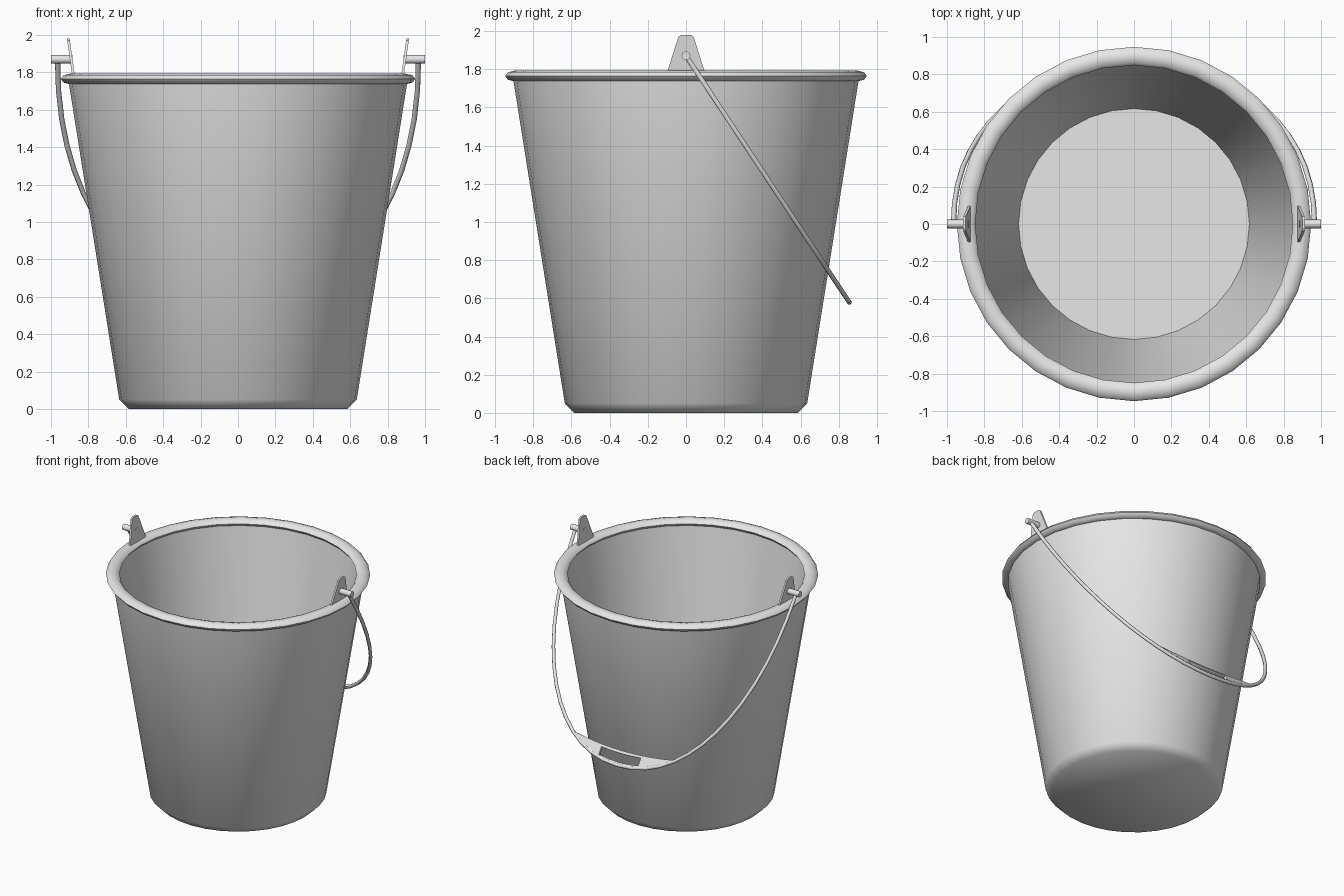
import bpy, bmesh, math
from mathutils import Vector

cube = bpy.data.objects.get("Cube")
if cube:
    bpy.data.objects.remove(cube)

grey = bpy.data.materials.new("light_grey")
grey.use_nodes = True
grey.diffuse_color = (0.8, 0.8, 0.8, 1)
grey.node_tree.nodes["Principled BSDF"].inputs["Base Color"].default_value = (0.8, 0.8, 0.8, 1)

SIDES = 32
PIVOT = Vector((0, 0, 1.87))
SWING = Vector((0, 0.855, -1.29))       # from pivot to lowest point of the handle
LENGTH, HALF, POWER = SWING.length, 0.965, 2.15
SWING.normalize()


def finish(name, bm, angle=None):
    bmesh.ops.recalc_face_normals(bm, faces=bm.faces)
    mesh = bpy.data.meshes.new(name)
    bm.to_mesh(mesh)
    bm.free()
    mesh.materials.append(grey)
    obj = bpy.data.objects.new(name, mesh)
    bpy.context.collection.objects.link(obj)
    if angle:
        bpy.ops.object.select_all(action='DESELECT')
        obj.select_set(True)
        bpy.context.view_layer.objects.active = obj
        bpy.ops.object.shade_smooth_by_angle(angle=math.radians(angle))
    return obj


def lathe(name, profile, angle, closed=False):
    bm = bmesh.new()
    rings = []
    for r, z in profile:
        turns = [2 * math.pi * i / SIDES for i in range(SIDES)]
        rings.append([bm.verts.new((r * math.cos(a), r * math.sin(a), z)) for a in turns])
    pairs = list(zip(rings, rings[1:]))
    if closed:
        pairs.append((rings[-1], rings[0]))
    else:
        bm.faces.new(rings[0])
        bm.faces.new(rings[-1])
    for low, high in pairs:
        for i in range(SIDES):
            j = (i + 1) % SIDES
            bm.faces.new((low[i], low[j], high[j], high[i]))
    return finish(name, bm, angle)


def on_handle(x, s):
    return PIVOT + SWING * s + Vector((x, 0, 0))


def bow(x):
    return LENGTH * (1 - abs(x / HALF) ** POWER) ** (1 / POWER)


# Tapered body with a chamfered foot, inner wall and floor
lathe("bucket_body", [(0.585, 0), (0.635, 0.05), (0.908, 1.765), (0.87, 1.765), (0.617, 0.06)], 60)

# Rolled rim
lathe("rim", [(0.898 + 0.049 * math.cos(k * math.pi / 4), 1.765 + 0.028 * math.sin(k * math.pi / 4))
              for k in range(8)], 60, closed=True)

# Lugs and pivot pins on both sides
for side, label in ((1, "left"), (-1, "right")):
    bm = bmesh.new()
    outline = [(-0.11, 1.75), (0.11, 1.75), (0.04, 1.97), (0.025, 1.98), (-0.025, 1.98), (-0.04, 1.97)]
    layers = [[bm.verts.new((side * (0.868 + 0.14 * (z - 1.75) + t), y, z)) for y, z in outline]
              for t in (0, 0.014)]
    for layer in layers:
        bm.faces.new(layer)
    for i in range(len(outline)):
        j = (i + 1) % len(outline)
        bm.faces.new((layers[0][i], layers[0][j], layers[1][j], layers[1][i]))
    finish(label + "_lug", bm)

    bpy.ops.mesh.primitive_cylinder_add(vertices=10, radius=0.023, depth=0.115,
                                        location=(side * 0.9425, 0, PIVOT.z),
                                        rotation=(0, math.pi / 2, 0))
    pin = bpy.context.object
    pin.name = label + "_pivot_pin"
    pin.data.materials.append(grey)
    bpy.ops.object.shade_smooth_by_angle(angle=math.radians(40))

# Wire handle swung down at the back
curve = bpy.data.curves.new("handle_wire", 'CURVE')
curve.dimensions = '3D'
curve.bevel_depth = 0.014
curve.bevel_resolution = 1
curve.use_fill_caps = True
spline = curve.splines.new('POLY')
steps = 28
spline.points.add(steps)
for i, p in enumerate(spline.points):
    a = math.pi * i / steps
    c = math.cos(a)
    x = HALF * math.copysign(abs(c) ** (2 / POWER), c)
    p.co = (*on_handle(x, LENGTH * abs(math.sin(a)) ** (2 / POWER)), 1)
spline.use_smooth = True
curve.materials.append(grey)
wire = bpy.data.objects.new("handle_wire", curve)
bpy.context.collection.objects.link(wire)

# Crescent grip plate with a slot
bm = bmesh.new()
columns = []
for i in range(-5, 6):
    x = 0.086 * i
    outer = bow(x)
    inner = min(1.44 - 0.2 * x * x, outer - 0.005)
    rows = [inner, inner + 0.2 * (outer - inner), inner + 0.8 * (outer - inner), outer]
    columns.append([bm.verts.new(on_handle(x, s)) for s in rows])
for i, (a, b) in enumerate(zip(columns, columns[1:])):
    for row in range(3):
        if row == 1 and 3 <= i <= 6:
            continue
        bm.faces.new((a[row], b[row], b[row + 1], a[row + 1]))
grip = finish("grip_plate", bm)
solid = grip.modifiers.new("thickness", 'SOLIDIFY')
solid.thickness = 0.02
solid.offset = 0
